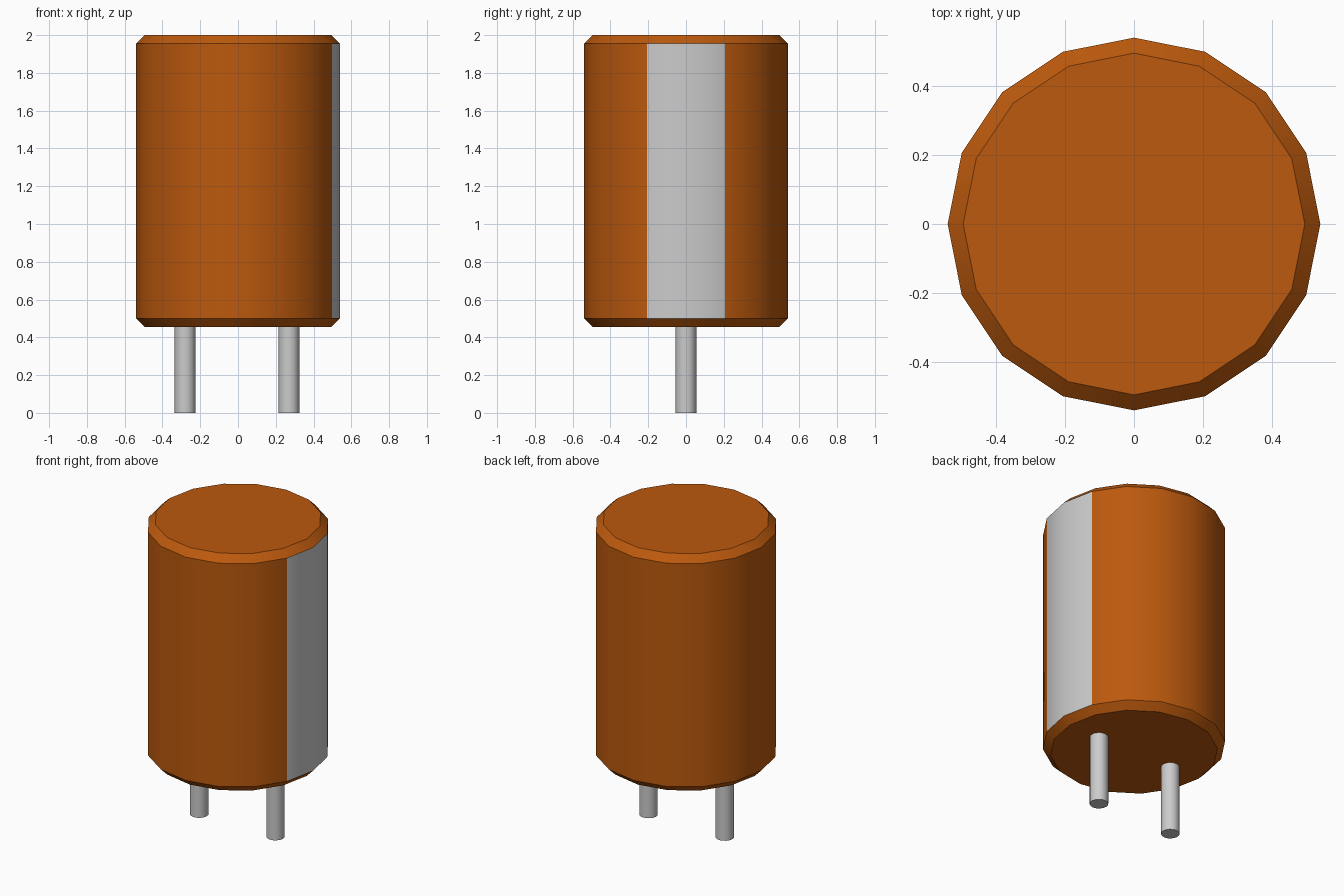
import bpy, bmesh
from math import cos, sin, pi, radians

if "Cube" in bpy.data.objects:
    bpy.data.objects.remove(bpy.data.objects["Cube"])


def material(name, colour):
    m = bpy.data.materials.new(name)
    m.use_nodes = True
    m.diffuse_color = colour
    m.node_tree.nodes["Principled BSDF"].inputs["Base Color"].default_value = colour
    return m


def lathe(name, profile, sides, materials, x=0):
    """Capped solid of revolution from (radius, height) pairs."""
    bm = bmesh.new()
    rings = [[bm.verts.new((r * cos(2 * pi * i / sides), r * sin(2 * pi * i / sides), z))
              for i in range(sides)] for r, z in profile]
    for low, high in zip(rings, rings[1:]):
        for i in range(sides):
            j = (i + 1) % sides
            bm.faces.new((low[i], low[j], high[j], high[i]))
    bm.faces.new(rings[0][::-1])
    bm.faces.new(rings[-1])
    mesh = bpy.data.meshes.new(name)
    bm.to_mesh(mesh)
    bm.free()
    for m in materials:
        mesh.materials.append(m)
    obj = bpy.data.objects.new(name, mesh)
    obj.location.x = x
    bpy.context.collection.objects.link(obj)
    bpy.ops.object.select_all(action="DESELECT")
    obj.select_set(True)
    bpy.context.view_layer.objects.active = obj
    bpy.ops.object.shade_smooth_by_angle(angle=radians(30))
    return obj


orange = material("orange sleeve", (0.5, 0.1, 0.004, 1))
grey = material("light grey", (0.6, 0.6, 0.6, 1))

# Chamfered can
body = lathe("can_body", [(0.495, 0.455), (0.54, 0.5), (0.54, 1.955), (0.495, 2)],
             16, [orange, grey])

# Polarity stripe: the two upright faces on the +x side
for face in body.data.polygons:
    if face.normal.x > 0.95:
        face.material_index = 1

# Wire leads
for name, x in (("right_lead", -0.28), ("left_lead", 0.27)):
    lathe(name, [(0.055, 0), (0.055, 0.46)], 16, [grey], x)
